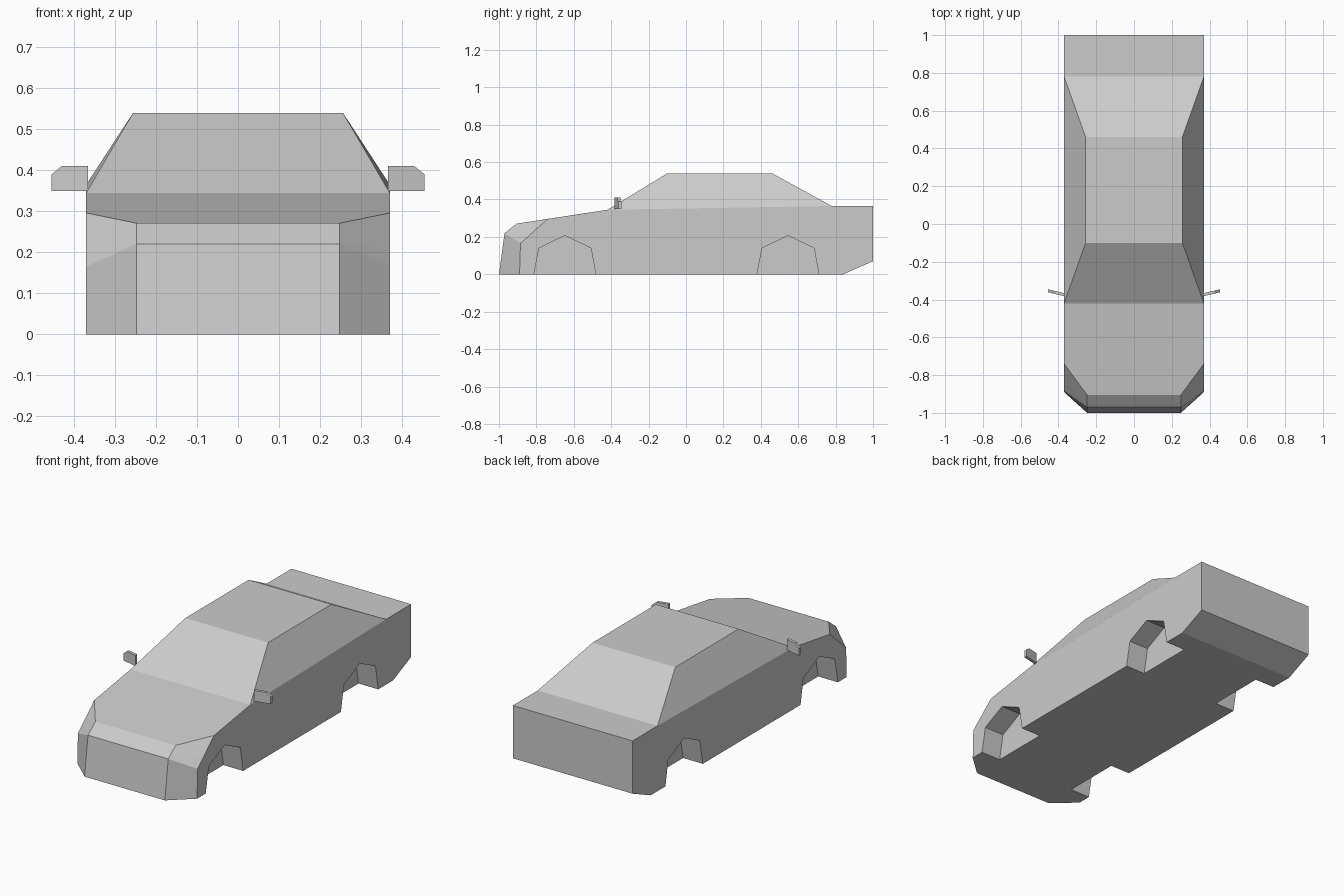
import bpy, bmesh

if "Cube" in bpy.data.objects:
    bpy.data.objects.remove(bpy.data.objects["Cube"])

W, INNER = 0.37, 0.248   # half width of body, half width of flat nose / wheel wells


class Builder:
    """Collects faces over shared vertices."""
    def __init__(self):
        self.bm, self.cache = bmesh.new(), {}

    def face(self, pts):
        verts = []
        for p in pts:
            key = tuple(round(c, 4) for c in p)
            if key not in self.cache:
                self.cache[key] = self.bm.verts.new(key)
            if self.cache[key] not in verts:
                verts.append(self.cache[key])
        if len(verts) > 2:
            self.bm.faces.new(verts)

    def finish(self, name):
        bm = self.bm
        bmesh.ops.recalc_face_normals(bm, faces=bm.faces)
        bmesh.ops.dissolve_limit(bm, angle_limit=0.008, verts=bm.verts, edges=bm.edges)
        bmesh.ops.recalc_face_normals(bm, faces=bm.faces)
        mesh = bpy.data.meshes.new(name)
        bm.to_mesh(mesh)
        bm.free()
        obj = bpy.data.objects.new(name, mesh)
        bpy.context.collection.objects.link(obj)
        return obj


def at(x, yz):
    return (x, yz[0], yz[1])


# Ribs over the car, nose to tail: (inner yz, side yz, half width)
nose = [((-1, 0), (-0.89, 0), W),
        ((-0.97, 0.22), (-0.885, 0.165), W),
        ((-0.97, 0.22), (-0.833, 0.212), W),
        ((-0.905, 0.271), (-0.74, 0.296), W),
        ((-0.42, 0.345), (-0.42, 0.345), W)]
roof = [(p, p, 0.256) for p in ((-0.10, 0.54), (0.46, 0.54))]
tail = [(p, p, W) for p in ((0.78, 0.365), (1, 0.365), (1, 0.07), (0.84, 0))]
ribs = nose + roof + tail

# Wheel arch outlines, tail to nose
arch_shape = [(0.165, 0), (0.14, 0.14), (0, 0.207), (-0.138, 0.14), (-0.165, 0)]
arches = [[(c + dy, z) for dy, z in arch_shape] for c in (0.545, -0.648)]

body = Builder()

# Skin over nose, bonnet, cabin and tail
for (i0, s0, w0), (i1, s1, w1) in zip(ribs, ribs[1:]):
    body.face([at(-INNER, i0), at(INNER, i0), at(INNER, i1), at(-INNER, i1)])
    for s in (-1, 1):
        body.face([at(s * INNER, i0), at(s * w0, s0), at(s * w1, s1), at(s * INNER, i1)])

# Body sides, cabin sides and wheel wells
sill = arches[0] + arches[1]
for s in (-1, 1):
    body.face([at(s * W, r[1]) for r in nose + tail] + [at(s * W, p) for p in sill])
    body.face([at(s * r[2], r[1]) for r in [nose[-1]] + roof + [tail[0]]])
    outer = [tail[-1][1]] + sill + [nose[0][1]]
    inner = [tail[-1][0]] + sill + [nose[0][0]]
    for k in range(len(outer) - 1):
        body.face([at(s * W, outer[k]), at(s * W, outer[k + 1]),
                   at(s * INNER, inner[k + 1]), at(s * INNER, inner[k])])
    for arch in arches:
        body.face([at(s * INNER, p) for p in arch])

# Floor
floor = [p for p in inner if p[1] == 0]
body.face([at(INNER, p) for p in floor] + [at(-INNER, p) for p in reversed(floor)])
body.finish("car_body")

# Door mirrors: chamfered plates swept slightly back
plate = [(0.366, 0.35), (0.455, 0.35), (0.455, 0.39), (0.43, 0.41), (0.366, 0.41)]
for side, s in (("left", -1), ("right", 1)):
    mirror = Builder()
    front = [(s * x, -0.383 + (x - 0.366) * 0.24, z) for x, z in plate]
    back = [(x, y + 0.016, z) for x, y, z in front]
    mirror.face(front)
    mirror.face(back)
    for k in range(5):
        n = (k + 1) % 5
        mirror.face([front[k], front[n], back[n], back[k]])
    mirror.finish("door_mirror_" + side)
